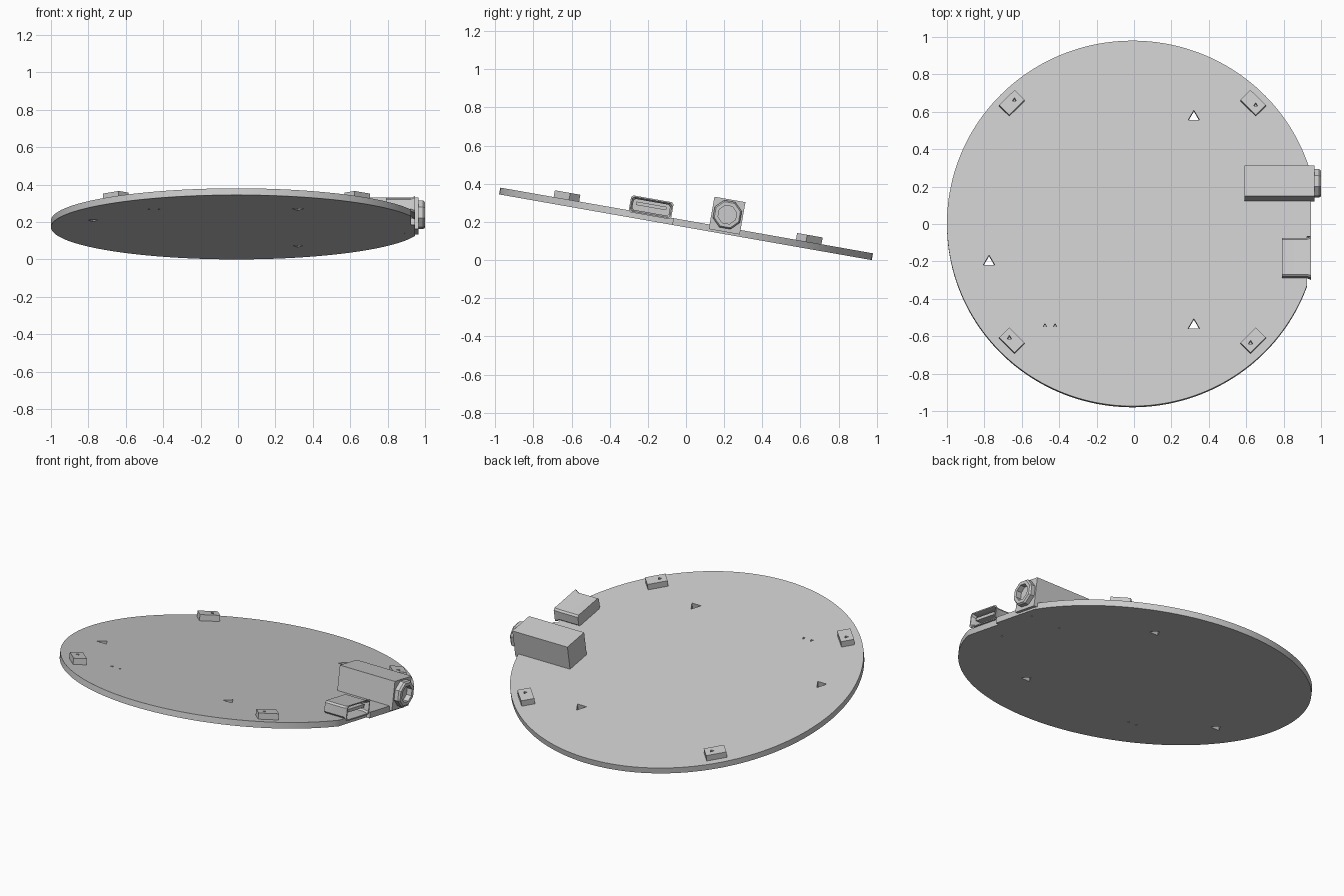
import bpy, bmesh, math
from mathutils import Matrix, Vector

if "Cube" in bpy.data.objects:
    bpy.data.objects.remove(bpy.data.objects["Cube"])

grey = bpy.data.materials.new("light grey")
grey.use_nodes = True
grey.diffuse_color = (0.6, 0.6, 0.6, 1)
grey.node_tree.nodes["Principled BSDF"].inputs["Base Color"].default_value = (0.6, 0.6, 0.6, 1)

# Parts are laid out on a flat plate, then leaned back by this transform
RADIUS, THICK = 0.992, 0.036
TILT = math.radians(-10)
LEAN = Matrix.Translation((-0.008, -0.003, 0.172)) @ Matrix.Rotation(TILT, 4, "X")


def box(bm, lo, hi):
    size = [b - a for a, b in zip(lo, hi)]
    mid = [(a + b) / 2 for a, b in zip(lo, hi)]
    bmesh.ops.create_cube(bm, size=1, matrix=Matrix.Translation(mid) @ Matrix.Diagonal((*size, 1)))


def triangle(x, y, r):
    """Triangle outline with a corner towards +y."""
    return [(x + r * math.cos(a), y + r * math.sin(a))
            for a in (math.radians(90 + 120 * k) for k in range(3))]


def slab(bm, outlines, lo, hi):
    """Upright solid; outlines after the first become through holes."""
    edges = []
    for outline in outlines:
        verts = [bm.verts.new((x, y, lo)) for x, y in outline]
        edges += [bm.edges.new((verts[i - 1], verts[i])) for i in range(len(verts))]
    bmesh.ops.triangle_fill(bm, use_beauty=True, edges=edges)
    grown = bmesh.ops.extrude_face_region(bm, geom=bm.faces[:], use_keep_orig=True)
    top = [v for v in grown["geom"] if isinstance(v, bmesh.types.BMVert)]
    bmesh.ops.translate(bm, verts=top, vec=(0, 0, hi - lo))
    bmesh.ops.recalc_face_normals(bm, faces=bm.faces[:])


def loft(bm, rings):
    """Skin a closed solid over rings of points."""
    loops = [[bm.verts.new(p) for p in ring] for ring in rings]
    n = len(loops[0])
    for a, b in zip(loops, loops[1:]):
        for i in range(n):
            j = (i + 1) % n
            bm.faces.new((a[i], a[j], b[j], b[i]))
    bm.faces.new(loops[0])
    bm.faces.new(loops[-1])
    bmesh.ops.recalc_face_normals(bm, faces=bm.faces[:])


def finish(name, bm):
    mesh = bpy.data.meshes.new(name)
    bm.transform(LEAN)
    bm.to_mesh(mesh)
    bm.free()
    obj = bpy.data.objects.new(name, mesh)
    bpy.context.collection.objects.link(obj)
    mesh.materials.append(grey)
    bpy.ops.object.select_all(action="DESELECT")
    obj.select_set(True)
    bpy.context.view_layer.objects.active = obj
    bpy.ops.object.shade_smooth_by_angle(angle=math.radians(25))


# Round base plate: flat side, stepped notch at the socket, triangular holes
FLAT, NOTCH, STEP, SEGMENTS = 0.955, 0.932, -0.07, 160
start = math.acos(FLAT / RADIUS)
sweep = 2 * math.pi - math.acos(NOTCH / RADIUS) - start
rim = [(RADIUS * math.cos(start + sweep * k / SEGMENTS),
        RADIUS * math.sin(start + sweep * k / SEGMENTS)) for k in range(SEGMENTS + 1)]
outlines = [rim + [(NOTCH, STEP), (FLAT, STEP)]]
outlines += [triangle(x, y, 0.036) for x, y in ((0.328, 0.578), (0.328, -0.553), (-0.767, -0.208))]
outlines += [triangle(x, -0.555, 0.011) for x in (-0.468, -0.414)]
outlines += [triangle(x, y, 0.008) for x, y in ((0.70, 0.18), (0.81, -0.19), (0.90, 0.18))]
plate = bmesh.new()
slab(plate, outlines, 0, THICK)
finish("base_plate", plate)

# Four corner blocks set tangentially, each with a small off-centre hole
for i, name in enumerate(("back_left", "back_right", "front_right", "front_left")):
    angle = math.radians(45 + 90 * i)
    out = Vector((math.cos(angle), math.sin(angle)))
    along = Vector((out.y, -out.x))
    centre = out * 0.912 + Vector((0, 0.005))
    corners = [centre + out * 0.038 * a + along * 0.058 * b
               for a, b in ((-1, -1), (1, -1), (1, 1), (-1, 1))]
    spot = centre + along * 0.019
    block = bmesh.new()
    slab(block, [corners, triangle(spot.x, spot.y, 0.013)], THICK, THICK + 0.036)
    finish("corner_block_" + name, block)

# Long housing of the round connector
housing = bmesh.new()
box(housing, (0.598, 0.122, 0.012), (0.973, 0.287, 0.184))
finish("connector_housing", housing)

# Faceted collar with a hollow bore
collar = bmesh.new()
rings = []
for x, r in ((0.965, 0.078), (0.998, 0.078), (1.008, 0.07), (1.008, 0.05), (0.975, 0.05)):
    rings.append([(x, 0.205 + r * math.cos(k * math.pi / 4 + math.pi / 8),
                   0.103 + r * math.sin(k * math.pi / 4 + math.pi / 8)) for k in range(8)])
loft(collar, rings)
finish("connector_collar", collar)

# Flat socket shell with clipped corners and a flared, open mouth
shell = bmesh.new()
rings = []
for x, g in ((0.798, 0), (0.932, 0), (0.955, 0.009), (0.955, 0.002), (0.932, -0.007), (0.81, -0.007)):
    y0, y1, z0, z1, c = -0.299 - g, -0.091 + g, 0.036 - g, 0.108 + g, 0.01
    rings.append([(x, y0 + c, z0), (x, y1 - c, z0), (x, y1, z0 + c), (x, y1, z1 - c),
                  (x, y1 - c, z1), (x, y0 + c, z1), (x, y0, z1 - c), (x, y0, z0 + c)])
loft(shell, rings)
finish("socket_shell", shell)

# Tongue inside the socket
tongue = bmesh.new()
box(tongue, (0.805, -0.275, 0.07), (0.94, -0.115, 0.088))
finish("socket_tongue", tongue)
